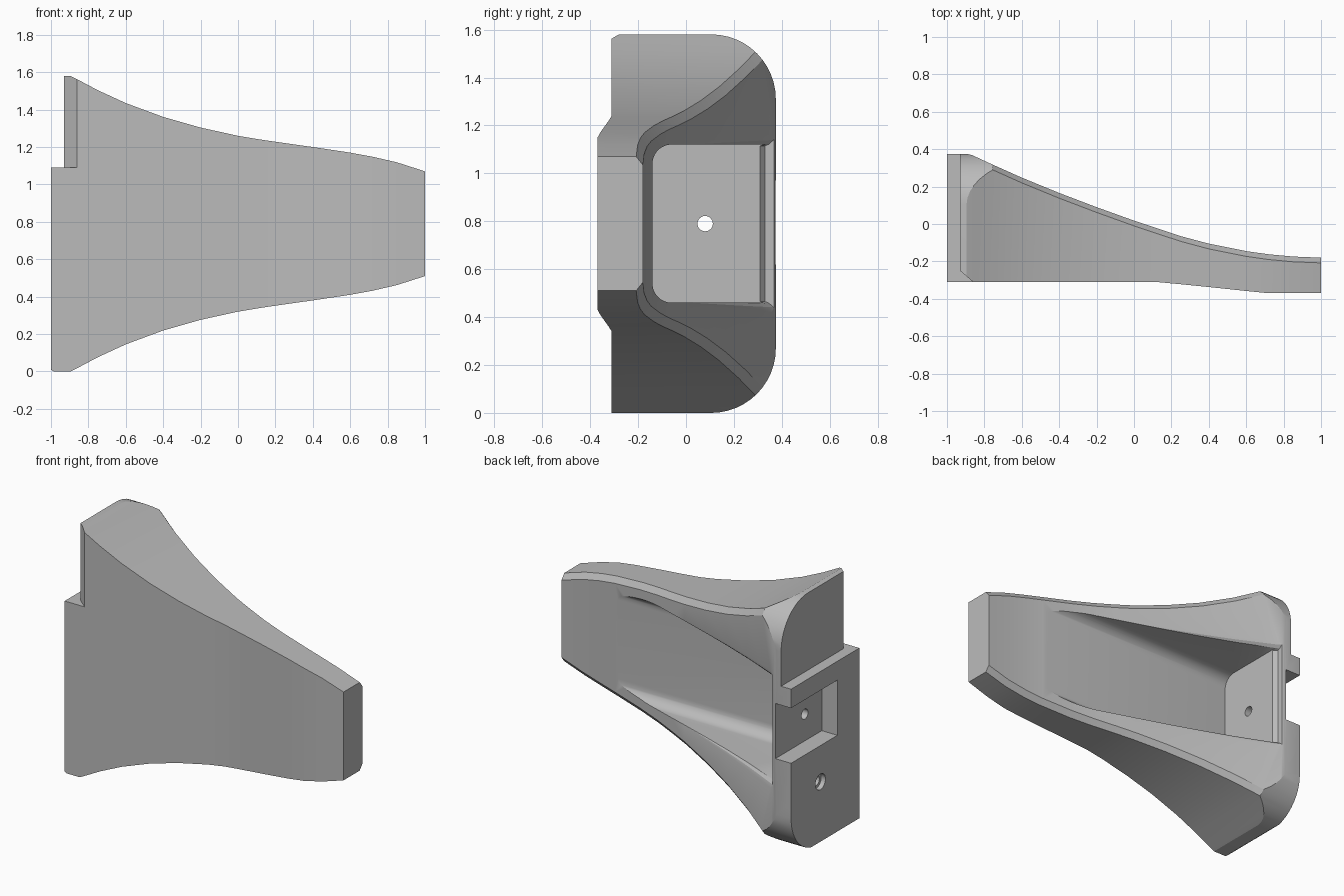
import bpy, bmesh, math
from mathutils import Vector

cube = bpy.data.objects.get("Cube")
if cube:
    bpy.data.objects.remove(cube, do_unlink=True)

MID = 0.79  # height of the mirror plane

grey = bpy.data.materials.new("matte grey")
grey.use_nodes = True
colour = (0.5, 0.5, 0.5, 1)
grey.diffuse_color = colour
grey.node_tree.nodes["Principled BSDF"].inputs["Base Color"].default_value = colour


def loft(name, rings):
    """Skin matching closed rings of points and cap both ends."""
    bm = bmesh.new()
    loops = [[bm.verts.new(p) for p in ring] for ring in rings]
    n = len(loops[0])
    for a, b in zip(loops, loops[1:]):
        for i in range(n):
            j = (i + 1) % n
            bm.faces.new((a[i], a[j], b[j], b[i]))
    bm.faces.new(loops[0])
    bm.faces.new(loops[-1])
    bmesh.ops.recalc_face_normals(bm, faces=bm.faces)
    mesh = bpy.data.meshes.new(name)
    bm.to_mesh(mesh)
    bm.free()
    obj = bpy.data.objects.new(name, mesh)
    bpy.context.collection.objects.link(obj)
    mesh.materials.append(grey)
    return obj


def prism_x(name, profile, x0, x1):
    return loft(name, [[(x, y, z) for y, z in profile] for x in (x0, x1)])


def box(name, lo, hi):
    profile = [(lo[1], lo[2]), (hi[1], lo[2]), (hi[1], hi[2]), (lo[1], hi[2])]
    return prism_x(name, profile, lo[0], hi[0])


def hole(name, y, z, radius, x0, x1):
    turns = [i * math.tau / 32 for i in range(32)]
    profile = [(y + radius * math.cos(t), z + radius * math.sin(t)) for t in turns]
    return prism_x(name, profile, x0, x1)


def arc(cy, cz, r, start, steps=12):
    """Quarter circle, turning anticlockwise from the start angle."""
    angles = [math.radians(start + 90 * i / steps) for i in range(steps + 1)]
    return [(cy + r * math.cos(a), cz + r * math.sin(a)) for a in angles]


def combine(target, cutter, operation="DIFFERENCE"):
    mod = target.modifiers.new("cut", "BOOLEAN")
    mod.operation, mod.solver, mod.object = operation, "EXACT", cutter
    bpy.ops.object.select_all(action="DESELECT")
    bpy.context.view_layer.objects.active = target
    target.select_set(True)
    bpy.ops.object.modifier_apply(modifier=mod.name)
    bpy.data.objects.remove(cutter, do_unlink=True)


# Body stations: x, half height, front y, back y
stations = [
    (-1, .78, -.31, .375), (-.985, .79, -.31, .375), (-.895, .79, -.31, .375),
    (-.865, .775, -.31, .368), (-.75, .714, -.31, .315), (-.6, .645, -.31, .248),
    (-.4, .571, -.31, .166), (-.2, .514, -.31, .09), (0, .47, -.31, .018),
    (.12, .45, -.31, -.022), (.25, .431, -.322, -.065), (.4, .41, -.337, -.105),
    (.6, .38, -.358, -.145), (.72, .358, -.37, -.162), (.85, .328, -.37, -.174),
    (1, .28, -.37, -.18),
]


def back_at(x):
    for a, b in zip(stations, stations[1:]):
        if x <= b[0]:
            return a[3] + (b[3] - a[3]) * (x - a[0]) / (b[0] - a[0])


def section(x, half, front, back):
    inset = half - 0.035
    return [(x, front, MID - half), (x, back - .028, MID - half),
            (x, back, MID - inset), (x, back, MID + inset),
            (x, back - .028, MID + half), (x, front, MID + half)]


body = loft("bracket_body", [section(*s) for s in stations])

# Round the rear corners of the wide end
rounded = [(-.5, 0)] + arc(.105, .27, .27, -90) + arc(.105, 1.31, .27, 0) + [(-.5, 1.58)]
combine(body, prism_x("corner_envelope", rounded, -1.1, 1.1), "INTERSECT")

# Step and front chamfer of the upper mounting face
combine(body, box("step_cutter", (-1.2, -.6, 1.09), (-.93, .6, 1.8)))
chamfer = [(-1, -.18), (-.93, -.25), (-.86, -.31), (-.81, -.36), (-1, -.36)]
combine(body, loft("chamfer_cutter", [[(x, y, z) for x, y in chamfer] for z in (1.09, 1.8)]))

# Long rear pocket with rounded floor edges
low, high, r = MID - .33, MID + .33, .08
pocket = [(.6, low)] + arc(-.14 + r, low + r, r, 180)[::1] + [(.6, high)]
floor_low = arc(-.14 + r, low + r, r, 180)
floor_high = arc(-.14 + r, high - r, r, 90)
pocket = [(.6, high)] + floor_high + floor_low + [(.6, low)]
combine(body, prism_x("pocket_cutter", pocket, -.84, .9))

# Soft rim around the pocket, fading toward the narrow end
rings = []
for x in (-.865, -.84, -.75, -.6, -.4, -.2, 0, .12):
    y, spread = back_at(x), .045 * (.2 - x)
    ring = []
    for t in (0, 30, 60, 90):
        a = math.radians(t)
        ring.append((x, y - spread * (1 - math.sin(a)), .325 + spread * (1 - math.cos(a))))
    ring.append((x, y + .1, .33 + spread))
    if x < -.85:
        ring = [(x, max(py, .33) + .002 * i, w) for i, (_, py, w) in enumerate(ring)]
    rings.append([(px, py, MID + w) for px, py, w in ring]
                 + [(px, py, MID - w) for px, py, w in reversed(ring)])
combine(body, loft("rim_cutter", rings))

# Mounting slot, through hole and countersunk blind hole
combine(body, box("slot_cutter", (-1.2, -.09, .62), (-.89, .6, .97)))
combine(body, hole("through_hole_cutter", .08, MID, .032, -1.1, -.7))
combine(body, hole("countersink_cutter", .08, .39, .05, -1.1, -.97))
combine(body, hole("blind_hole_cutter", .08, .39, .032, -1.1, -.89))

bpy.ops.object.select_all(action="DESELECT")
bpy.context.view_layer.objects.active = body
body.select_set(True)
bpy.ops.object.shade_smooth_by_angle(angle=math.radians(25))
